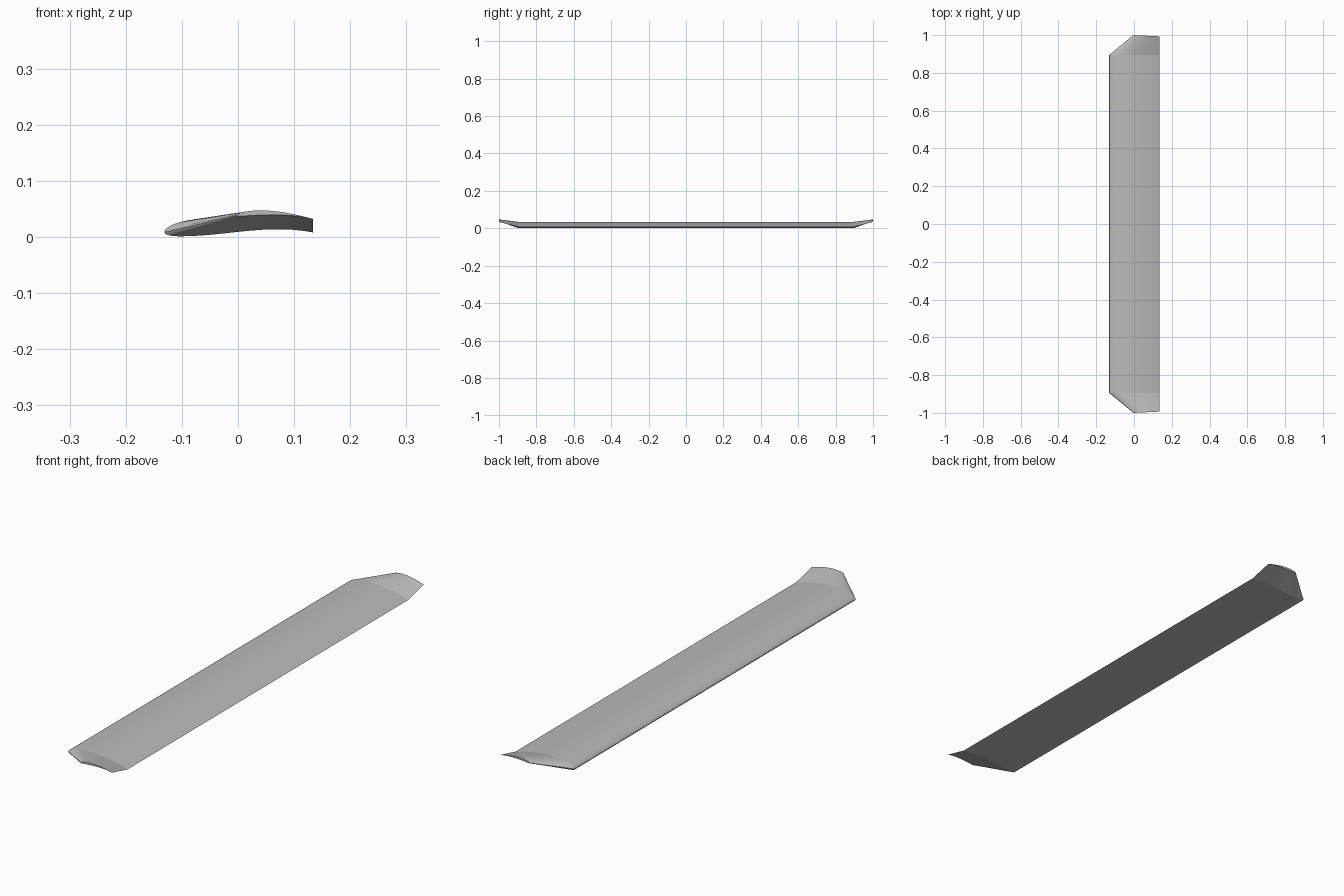
import bpy
import bmesh
from mathutils import Vector
from mathutils.geometry import interpolate_bezier

cube = bpy.data.objects.get("Cube")
if cube:
    bpy.data.objects.remove(cube, do_unlink=True)

# Grey wing material
grey = bpy.data.materials.new("wing grey")
grey.use_nodes = True
colour = (0.5, 0.5, 0.5, 1)
grey.diffuse_color = colour
grey.node_tree.nodes["Principled BSDF"].inputs["Base Color"].default_value = colour


def curve(points, steps):
    """Sample one cubic curve given as (x, z) control points."""
    a, b, c, d = [Vector((x, z, 0)) for x, z in points]
    return interpolate_bezier(a, b, c, d, steps)


def airfoil(top, nose, under):
    """Closed loop: trailing edge, over the top, round the nose, back underneath."""
    loop = curve(top, 14) + curve(nose, 8)[1:] + curve(under, 14)[1:]
    return [(p.x, p.y) for p in loop[:-1]]


# Main section, with a hollow underside
root = airfoil([(0.134, 0.008), (0.06, 0.031), (-0.04, 0.044), (-0.105, 0.026)],
               [(-0.105, 0.026), (-0.135, 0.017), (-0.145, 0.001), (-0.105, 0.001)],
               [(-0.105, 0.001), (-0.02, 0.001), (0.05, 0.024), (0.134, 0.008)])
# Small raised section at each tip
tip = airfoil([(0.134, 0.032), (0.09, 0.044), (0.045, 0.052), (0.008, 0.044)],
              [(0.008, 0.044), (-0.004, 0.041), (-0.008, 0.036), (0.006, 0.037)],
              [(0.006, 0.037), (0.04, 0.039), (0.085, 0.043), (0.134, 0.032)])

# Loft the sections along the span; the tip ends slant slightly backwards
bm = bmesh.new()
rings = []
for section, side, span in ((tip, -1, 1.0), (root, -1, 0.895),
                            (root, 1, 0.895), (tip, 1, 1.0)):
    slant = 0.05 if section is tip else 0
    rings.append([bm.verts.new((x, side * (span - slant * max(x, 0)), z))
                  for x, z in section])
count = len(root)
for inner, outer in zip(rings, rings[1:]):
    for i in range(count):
        j = (i + 1) % count
        bm.faces.new((inner[i], inner[j], outer[j], outer[i]))
bm.faces.new(rings[0])
bm.faces.new(rings[-1])
bmesh.ops.recalc_face_normals(bm, faces=bm.faces)

# Keep the creases where the upturned tips begin
for ring in rings[1:3]:
    for i in range(count):
        bm.edges.get((ring[i], ring[(i + 1) % count])).smooth = False

mesh = bpy.data.meshes.new("wing")
bm.to_mesh(mesh)
bm.free()
mesh.materials.append(grey)
wing = bpy.data.objects.new("wing", mesh)
bpy.context.collection.objects.link(wing)
bpy.context.view_layer.objects.active = wing
wing.select_set(True)
bpy.ops.object.shade_smooth_by_angle()
